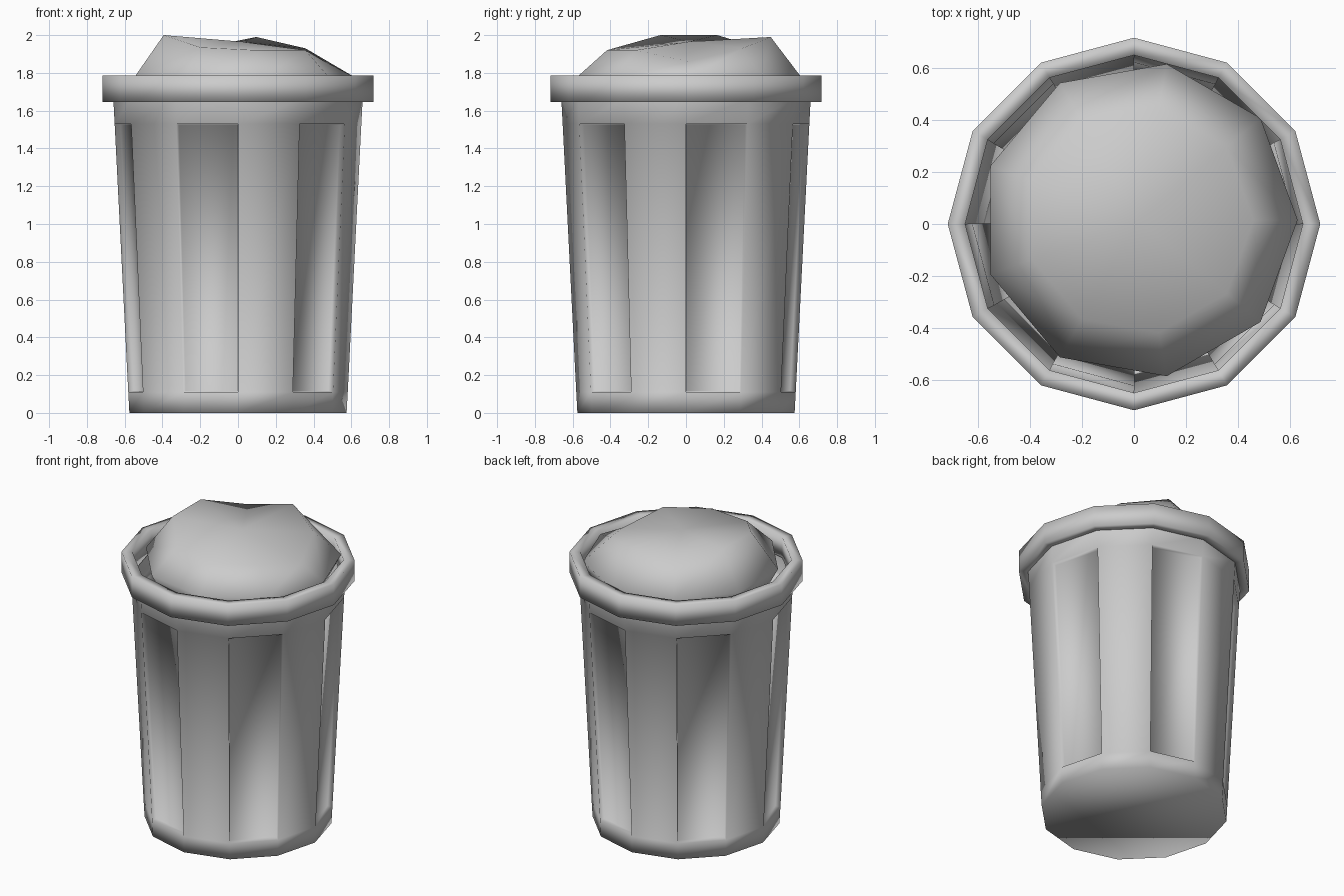
import bpy, bmesh
from math import cos, sin, radians

if "Cube" in bpy.data.objects:
    bpy.data.objects.remove(bpy.data.objects["Cube"])


def ring(bm, n, r, z, cx=0.0, cy=0.0):
    """Ring of n vertices; z may be one height or a list of heights."""
    zs = z if isinstance(z, (list, tuple)) else [z] * n
    return [bm.verts.new((cx + r * cos(radians(360 * i / n)),
                          cy + r * sin(radians(360 * i / n)), zs[i]))
            for i in range(n)]


def bridge(bm, a, b):
    n = len(a)
    return [bm.faces.new((a[i], a[(i + 1) % n], b[(i + 1) % n], b[i]))
            for i in range(n)]


def fan(bm, loop, co, flip=False):
    c = bm.verts.new(co)
    n = len(loop)
    for i in range(n):
        f = (loop[i], loop[(i + 1) % n], c)
        bm.faces.new(f[::-1] if flip else f)


def finish(bm, name, recalc=False):
    if recalc:
        bmesh.ops.recalc_face_normals(bm, faces=bm.faces[:])
    for f in bm.faces:
        f.smooth = True
    me = bpy.data.meshes.new(name)
    bm.to_mesh(me)
    bm.free()
    ob = bpy.data.objects.new(name, me)
    bpy.context.collection.objects.link(ob)
    return ob


# Tapered twelve-sided can with every other side panel recessed
bm = bmesh.new()
rings = [ring(bm, 12, r, z) for r, z in
         [(0.575, 0), (0.581, 0.11), (0.653, 1.53), (0.66, 1.66)]]
bm.faces.new(rings[0][::-1])
bridge(bm, rings[0], rings[1])
panels = bridge(bm, rings[1], rings[2])
bridge(bm, rings[2], rings[3])
bm.normal_update()
bmesh.ops.inset_individual(bm, faces=panels[::2], thickness=0.008, depth=-0.03)
finish(bm, "can_body")

# Thick rim, hollow in the middle
bm = bmesh.new()
prof = [(0.65, 1.645), (0.717, 1.645), (0.717, 1.785), (0.65, 1.785)]
rs = [ring(bm, 12, r, z) for r, z in prof]
for i in range(4):
    bridge(bm, rs[i], rs[(i + 1) % 4])
finish(bm, "can_rim", recalc=True)

# Lumpy heap of rubbish: nine-sided dome with uneven shoulder heights
bm = bmesh.new()
cx, cy = 0.02, 0.015
low = ring(bm, 9, 0.53, 1.62, cx, cy)
base = ring(bm, 9, 0.61, 1.77, cx, cy)
heights = [1.86, 1.93, 1.99, 1.93, 2.0, 2.0, 1.935, 1.92, 1.92]
top = ring(bm, 9, 0.44, heights, cx, cy)
bridge(bm, low, base)
bridge(bm, base, top)
fan(bm, top, (cx, cy, 1.965))
fan(bm, low, (cx, cy, 1.55), flip=True)
finish(bm, "rubbish_heap")
